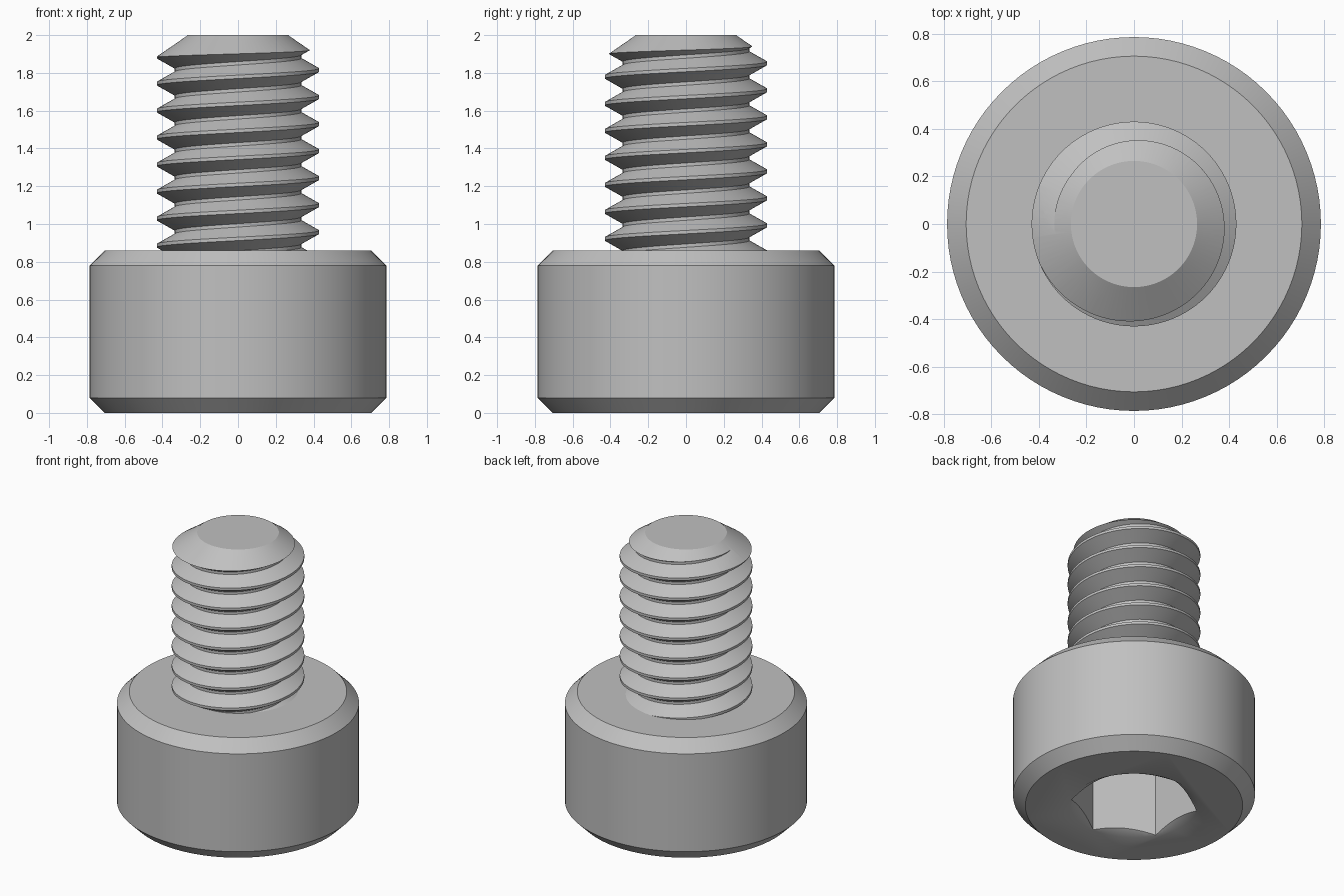
import bpy, bmesh
from math import pi, cos, sin, radians

cube = bpy.data.objects.get("Cube")
if cube:
    bpy.data.objects.remove(cube, do_unlink=True)

SEGMENTS = 96
PITCH = 0.143
TURNS = 12

steel = bpy.data.materials.new("grey_steel")
steel.use_nodes = True
GREY = (0.53, 0.53, 0.53, 1)
steel.diffuse_color = GREY
steel.node_tree.nodes["Principled BSDF"].inputs["Base Color"].default_value = GREY


def finish(name, bm):
    bmesh.ops.recalc_face_normals(bm, faces=bm.faces[:])
    mesh = bpy.data.meshes.new(name)
    bm.to_mesh(mesh)
    bm.free()
    mesh.materials.append(steel)
    obj = bpy.data.objects.new(name, mesh)
    bpy.context.collection.objects.link(obj)
    return obj


def lathe(name, profile, sides=SEGMENTS, turn=0.0):
    """Closed solid from (radius, z) points, capped at both ends."""
    bm = bmesh.new()
    angles = [turn + 2 * pi * i / sides for i in range(sides)]
    rings = [[bm.verts.new((r * cos(a), r * sin(a), z)) for a in angles]
             for r, z in profile]
    for low, high in zip(rings, rings[1:]):
        for i in range(sides):
            k = (i + 1) % sides
            bm.faces.new((low[i], low[k], high[k], high[i]))
    bm.faces.new(rings[0])
    bm.faces.new(rings[-1])
    return finish(name, bm)


def activate(obj):
    bpy.ops.object.select_all(action='DESELECT')
    obj.select_set(True)
    bpy.context.view_layer.objects.active = obj


def combine(obj, cutter, operation):
    cutter.hide_render = True
    mod = obj.modifiers.new("cut", 'BOOLEAN')
    mod.operation = operation
    mod.solver = 'EXACT'
    mod.object = cutter
    activate(obj)
    bpy.ops.object.modifier_apply(modifier=mod.name)
    bpy.data.objects.remove(cutter, do_unlink=True)


def helical_rod(name):
    """Right-handed thread: one column of profile points per angle."""
    tooth = [(-0.009, 0.43), (0.009, 0.43), (0.0625, 0.335), (0.0805, 0.335)]
    start = 1.672 - 8 * PITCH
    rows = 4 * TURNS
    bm = bmesh.new()
    columns = []
    for i in range(SEGMENTS):
        a = 2 * pi * i / SEGMENTS
        column = []
        for j in range(rows + (5 if i == 0 else 1)):
            dz, r = tooth[j % 4]
            z = start + dz + PITCH * (j // 4 + i / SEGMENTS)
            column.append(bm.verts.new((r * cos(a), r * sin(a), z)))
        columns.append(column)
    # The last column meets the first one a full pitch higher
    columns.append(columns[0][4:])
    for here, after in zip(columns, columns[1:]):
        for j in range(rows):
            bm.faces.new((here[j], after[j], after[j + 1], here[j + 1]))
    # Close both ends
    bottom = bm.verts.new((0, 0, start + PITCH / 2))
    top = bm.verts.new((0, 0, start + PITCH * (TURNS + 0.5)))
    for edge in [e for e in bm.edges if e.is_boundary]:
        hub = bottom if edge.verts[0].co.z < 1 else top
        bm.faces.new((edge.verts[0], edge.verts[1], hub))
    return finish(name, bm)


# Cylindrical head with chamfered rims
head = lathe("socket_head", [(0.705, 0), (0.785, 0.08), (0.785, 0.78), (0.705, 0.86)])

# Hexagonal socket with a shallow countersink
combine(head, lathe("hex_cutter", [(0.412, -0.1), (0.412, 0.5)], 6, radians(30)), 'DIFFERENCE')
combine(head, lathe("countersink_cutter", [(0.501, -0.05), (0.154, 0.15)]), 'DIFFERENCE')

# Threaded shank trimmed to a conical tip
shank = helical_rod("threaded_shank")
combine(shank, lathe("tip_cutter", [(0.5, 0.75), (0.5, 1.838), (0.265, 2)]), 'INTERSECT')

for part in (head, shank):
    activate(part)
    bpy.ops.object.shade_smooth_by_angle(angle=radians(30))
